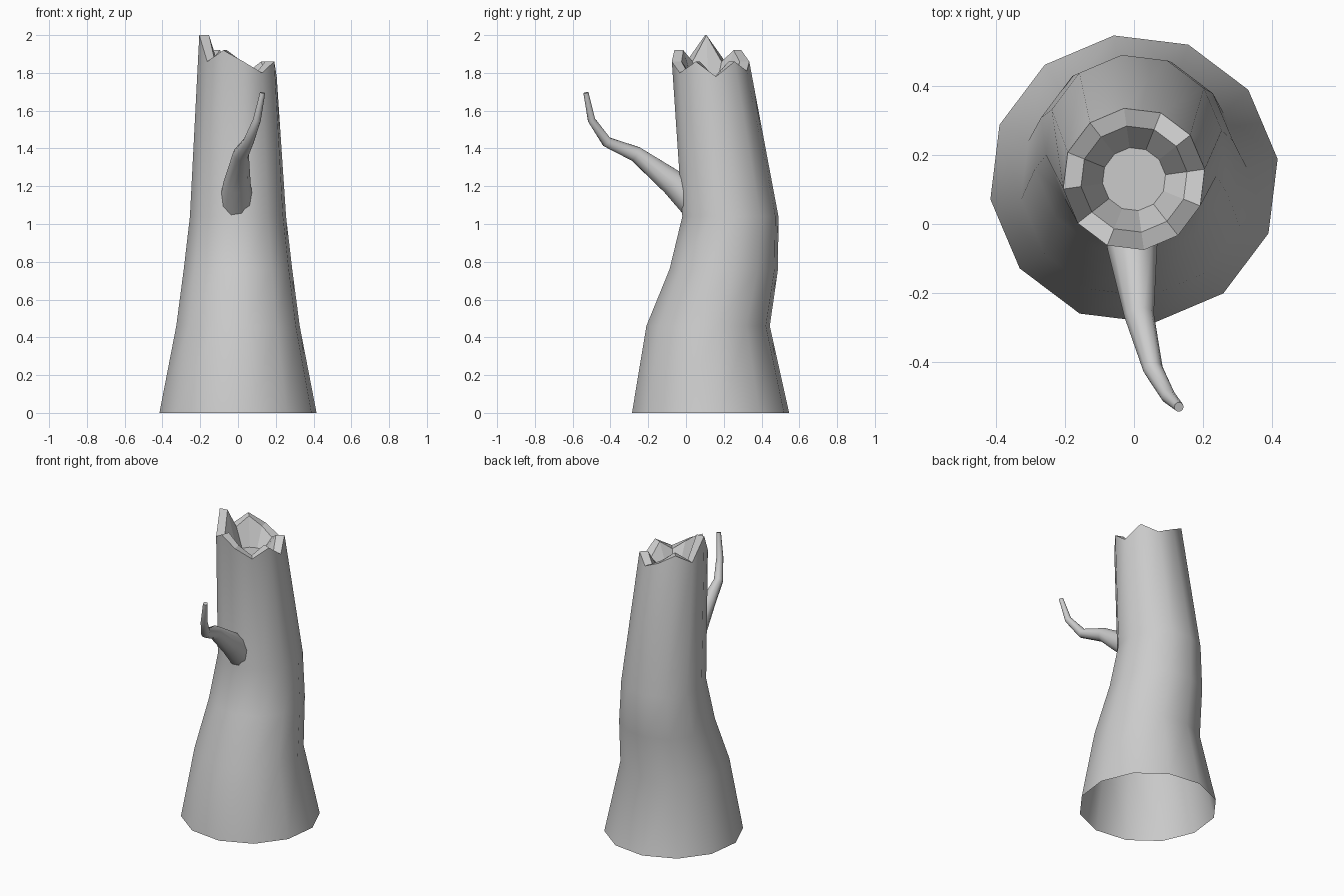
import bpy, bmesh
from math import sin, cos, radians
from mathutils import Vector

cube = bpy.data.objects.get("Cube")
if cube:
    bpy.data.objects.remove(cube)

bark = bpy.data.materials.new("grey_bark")
bark.use_nodes = True
GREY = (0.6, 0.6, 0.6, 1)
bark.diffuse_color = GREY
bark.node_tree.nodes["Principled BSDF"].inputs["Base Color"].default_value = GREY


def bridge(bm, a, b, smooth):
    """Join two rings of vertices with quads."""
    n = len(a)
    for i in range(n):
        j = (i + 1) % n
        bm.faces.new((a[i], a[j], b[j], b[i])).smooth = smooth


def finish(bm, name):
    mesh = bpy.data.meshes.new(name)
    bm.to_mesh(mesh)
    bm.free()
    mesh.materials.append(bark)
    obj = bpy.data.objects.new(name, mesh)
    bpy.context.collection.objects.link(obj)
    return obj


# Hollow trunk: tapering bent tube, open below, with a jagged broken top
SIDES = 12
jagged = [1.78, 1.86, 1.81, 1.86, 1.92, 1.86, 2.0, 1.86, 1.92, 1.86, 1.80, 1.86]


def trunk_ring(bm, y, r, heights):
    ring = []
    for i, z in enumerate(heights):
        a = radians(8 + 360 / SIDES * i)
        ring.append(bm.verts.new((r * cos(a), y + r * sin(a), z)))
    return ring


bm = bmesh.new()
levels = [(0.13, 0.42, 0), (0.117, 0.33, 0.46), (0.2, 0.29, 0.76), (0.235, 0.257, 1.04)]
rings = [trunk_ring(bm, y, r, [z] * SIDES) for y, r, z in levels]
rings.append(trunk_ring(bm, 0.13, 0.207, jagged))
for low, high in zip(rings, rings[1:]):
    bridge(bm, low, high, True)

# Broken rim, inner wall and floor of the hollow
lip = trunk_ring(bm, 0.13, 0.155, jagged)
floor = trunk_ring(bm, 0.13, 0.092, [1.74] * SIDES)
bridge(bm, rings[-1], lip, False)
bridge(bm, lip, floor, False)
bm.faces.new(floor)
finish(bm, "trunk")

# Side branch: tapering tube along a bent path
path = [((-0.01, 0.08, 1.08), 0.095), ((-0.005, -0.07, 1.22), 0.072),
        ((0.015, -0.265, 1.37), 0.043), ((0.055, -0.42, 1.435), 0.029),
        ((0.1, -0.5, 1.55), 0.021), ((0.13, -0.53, 1.695), 0.014)]
points = [Vector(p) for p, r in path]
bm = bmesh.new()
rings = []
for i, (p, r) in enumerate(path):
    before, after = points[max(i - 1, 0)], points[min(i + 1, len(path) - 1)]
    along = (after - before).normalized()
    side = Vector((1, 0, 0))
    side = (side - along * side.dot(along)).normalized()
    up = along.cross(side)
    turns = [radians(36 * k) for k in range(10)]
    rings.append([bm.verts.new(points[i] + r * (side * cos(a) + up * sin(a))) for a in turns])
for low, high in zip(rings, rings[1:]):
    bridge(bm, low, high, True)
bm.faces.new(rings[-1])
finish(bm, "branch")
